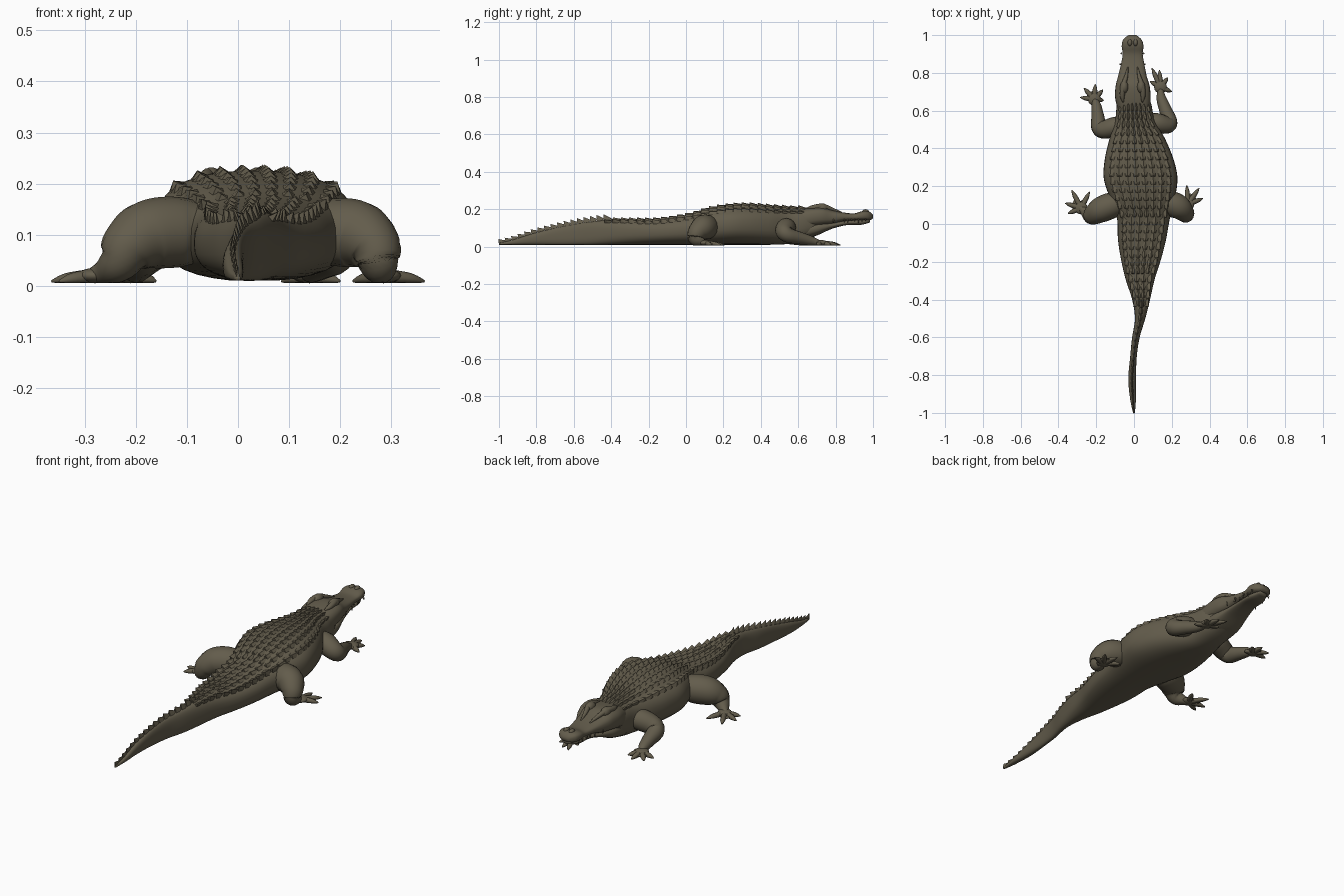
import bpy, bmesh, math
from mathutils import Vector

if "Cube" in bpy.data.objects:
    bpy.data.objects.remove(bpy.data.objects["Cube"])


def make_material(name, color):
    mat = bpy.data.materials.new(name)
    mat.use_nodes = True
    mat.diffuse_color = color
    mat.node_tree.nodes["Principled BSDF"].inputs["Base Color"].default_value = color
    return mat


HIDE = make_material("olive brown hide", (0.125, 0.108, 0.072, 1))


def finish(bm, name, smooth=True):
    bmesh.ops.recalc_face_normals(bm, faces=bm.faces)
    mesh = bpy.data.meshes.new(name)
    bm.to_mesh(mesh)
    bm.free()
    mesh.materials.append(HIDE)
    for p in mesh.polygons:
        p.use_smooth = smooth
    obj = bpy.data.objects.new(name, mesh)
    bpy.context.collection.objects.link(obj)
    return obj


def sample(rows, t):
    """Smooth interpolation of rows whose first entry is the key."""
    n = len(rows)
    i = 0
    while i < n - 2 and t > rows[i + 1][0]:
        i += 1
    a, b = rows[i], rows[i + 1]
    p, q = rows[max(i - 1, 0)], rows[min(i + 2, n - 1)]
    d = b[0] - a[0]
    s = min(max((t - a[0]) / d, 0), 1)
    out = []
    for k in range(1, len(a)):
        ma = (b[k] - p[k]) / (b[0] - p[0]) * d
        mb = (q[k] - a[k]) / (q[0] - a[0]) * d
        h = s * s * (3 - 2 * s)
        out.append(a[k] + (b[k] - a[k]) * h + ma * s * (1 - s) ** 2 - mb * s * s * (1 - s))
    return out


def skin(bm, rings):
    """Join rings of points into a closed tube."""
    vs = [[bm.verts.new(p) for p in ring] for ring in rings]
    n = len(vs[0])
    for a, b in zip(vs, vs[1:]):
        for i in range(n):
            j = (i + 1) % n
            bm.faces.new((a[i], a[j], b[j], b[i]))
    bm.faces.new(vs[0])
    bm.faces.new(vs[-1])


def loft(name, rows, power, count, sides=36):
    """Rows are y, left edge, right edge, bottom, top."""
    bm = bmesh.new()
    rings = []
    for k in range(count + 1):
        y = rows[0][0] + (rows[-1][0] - rows[0][0]) * k / count
        x0, x1, z0, z1 = sample(rows, y)
        ring = []
        for i in range(sides):
            a = math.tau * i / sides
            c, s = math.cos(a), math.sin(a)
            x = math.copysign(abs(c) ** (2 / power), c)
            z = math.copysign(abs(s) ** (2 / power), s)
            ring.append(((x0 + x1 + (x1 - x0) * x) / 2, y, (z0 + z1 + (z1 - z0) * z) / 2))
        rings.append(ring)
    skin(bm, rings)
    return finish(bm, name)


def tube(bm, points, steps=7, sides=16):
    """Rounded limb through (x, y, z, radius) points, flattened on the ground."""
    rows = [(i, *p) for i, p in enumerate(points)]
    total = steps * (len(points) - 1)
    data = [sample(rows, k / steps) for k in range(total + 1)]
    rings = []
    for k, (x, y, z, r) in enumerate(data):
        a, b = data[max(k - 1, 0)], data[min(k + 1, total)]
        rot = (Vector(b[:3]) - Vector(a[:3])).to_track_quat("Z", "Y")
        ring = []
        for i in range(sides):
            t = math.tau * i / sides
            p = Vector((x, y, z)) + rot @ Vector((math.cos(t), math.sin(t), 0)) * max(r, 0.001)
            p.z = max(p.z, 0.006)
            ring.append(p)
        rings.append(ring)
    skin(bm, rings)


def blob(bm, center, size):
    made = bmesh.ops.create_uvsphere(bm, u_segments=16, v_segments=10, radius=1)
    for v in made["verts"]:
        v.co = Vector(center) + Vector([v.co[i] * size[i] for i in range(3)])


# Trunk and tail
TRUNK = [
    (-1, -.005, .005, .01, .02), (-.93, -.02, .01, .01, .035), (-.82, -.03, .01, .01, .07),
    (-.7, -.02, .015, .01, .1), (-.6, -.01, .03, .01, .12), (-.5, .005, .06, .01, .135),
    (-.4, -.01, .085, .01, .145), (-.29, -.045, .11, .01, .145), (-.18, -.07, .145, .01, .145),
    (-.08, -.085, .17, .01, .155), (.03, -.09, .19, .01, .175), (.13, -.125, .215, .01, .205),
    (.24, -.16, .23, .01, .222), (.34, -.155, .21, .01, .225), (.45, -.13, .165, .01, .217),
    (.55, -.1, .11, .015, .21), (.64, -.09, .09, .035, .205), (.72, -.07, .06, .07, .18)]
POWER = 2.5
loft("trunk_and_tail", TRUNK, POWER, 110)

# Head and jaws
loft("upper_head", [
    (.6, -.085, .085, .08, .2), (.67, -.1, .088, .1, .212), (.73, -.097, .083, .11, .213),
    (.78, -.085, .068, .118, .197), (.84, -.07, .056, .135, .183), (.9, -.06, .046, .14, .178),
    (.945, -.065, .05, .14, .19), (.98, -.055, .037, .14, .188), (1, -.028, .012, .15, .17)],
    2.8, 40, 28)
loft("lower_jaw", [
    (.6, -.085, .08, .03, .13), (.7, -.09, .078, .06, .13), (.78, -.073, .057, .095, .13),
    (.86, -.056, .042, .115, .14), (.94, -.05, .036, .117, .145), (.985, -.03, .015, .13, .146)],
    2.6, 30, 28)

bm = bmesh.new()
for s in (-1, 1):
    mid = -.007
    blob(bm, (mid + s * .045, .725, .208), (.022, .034, .024))
    blob(bm, (mid + s * .015, .96, .188), (.012, .018, .012))
    tube(bm, [(mid + s * .05, .645, .205, .004), (mid + s * .055, .68, .21, .013),
              (mid + s * .05, .73, .216, .014), (mid + s * .035, .78, .2, .01),
              (mid + s * .025, .83, .184, .003)], 4, 10)
finish(bm, "eyes_brows_and_nostrils")

# Teeth hang along both jaw edges
bm = bmesh.new()
for s in (-1, 1):
    for k in range(11):
        y = .77 + k * .019
        x = -.008 + s * (.064 - .1 * (y - .77) + .008 * math.sin(k * 2))
        long = .016 + .006 * math.sin(k * 1.7)
        tube(bm, [(x, y, .148, .005), (x * 1.02, y, .148 - long, .001)], 2, 6)
finish(bm, "teeth")


# Keeled back scales
def back_point(f, y):
    x0, x1, z0, z1 = sample(TRUNK, y)
    z = (1 - min(abs(f), 1) ** POWER) ** (1 / POWER)
    return Vector(((x0 + x1 + (x1 - x0) * f) / 2, y, (z0 + z1 + (z1 - z0) * z) / 2))


def scute(bm, f, y, w, l, h):
    p = back_point(f, y)
    across = (back_point(f + .04, y) - back_point(f - .04, y)).normalized()
    along = (back_point(f, y + .01) - back_point(f, y - .01)).normalized()
    up = across.cross(along).normalized()
    shape = [(0, l, h * .2), (-w, 0, -.003), (w, 0, -.003),
             (-w * .8, -l, -.003), (w * .8, -l, -.003), (0, -l * .9, h)]
    v = [bm.verts.new(p + across * a + along * b + up * c) for a, b, c in shape]
    for face in ((0, 1, 5), (0, 5, 2), (1, 3, 5), (2, 5, 4), (3, 4, 5), (0, 2, 4, 3, 1)):
        bm.faces.new([v[i] for i in face])


bm = bmesh.new()
for k in range(25):
    y = .62 - k * .043
    x0, x1, _, _ = sample(TRUNK, y)
    half = (x1 - x0) / 2
    lanes = 8 if y > .05 else 6 if y > -.25 else 4
    for i in range(lanes):
        f = (2 * i + 1 - lanes) / lanes * .9
        edge = y < .1 and i in (0, lanes - 1)
        scute(bm, f, y, half * .8 / lanes, .024, .02 if edge else .012)
finish(bm, "back_scales", False)

bm = bmesh.new()
for k in range(17):
    y = -.42 - k * .035
    scute(bm, 0, y, .012 - k * .0005, .022, .032 - k * .0007)
finish(bm, "tail_crest", False)


# Legs with palms, webs and toes
def leg(name, path, palm, tips):
    bm = bmesh.new()
    tube(bm, path)
    center = Vector((*palm, .02))
    blob(bm, center, (.034, .034, .015))
    web = [Vector((*path[-1][:2], .012))]
    for t in tips:
        tip = Vector((*t, .009))
        mid = center.lerp(tip, .55)
        tube(bm, [(*center, .014), (*mid, .013), (*center.lerp(tip, .8), .009), (*tip, .002)], 3, 8)
        web.append(Vector((*center.lerp(tip, .6).xy, .012)))
    skin(bm, [web, [p + Vector((0, 0, .006)) for p in web]])
    finish(bm, name)


leg("right_hind_leg", [
    (-.05, .1, .1, .05), (-.11, .1, .105, .068), (-.175, .075, .1, .068),
    (-.215, .05, .075, .055), (-.235, .045, .045, .04), (-.26, .065, .028, .026),
    (-.29, .09, .02, .012)],
    (-.28, .085), [(-.33, .18), (-.365, .11), (-.35, .055), (-.235, .17)])
leg("left_hind_leg", [
    (.12, .1, .1, .05), (.18, .11, .105, .065), (.235, .09, .1, .066),
    (.268, .06, .075, .052), (.275, .05, .045, .04), (.28, .075, .03, .028),
    (.285, .1, .02, .012)],
    (.285, .105), [(.28, .205), (.345, .19), (.365, .135), (.225, .165)])
leg("right_foreleg", [
    (-.04, .53, .1, .04), (-.1, .515, .1, .052), (-.16, .5, .08, .048),
    (-.185, .515, .06, .042), (-.192, .57, .045, .034), (-.2, .63, .03, .025),
    (-.21, .66, .02, .013)],
    (-.21, .66), [(-.285, .67), (-.265, .72), (-.205, .74), (-.165, .71), (-.16, .655)])
leg("left_foreleg", [
    (.06, .55, .1, .04), (.12, .535, .1, .052), (.175, .525, .08, .046),
    (.188, .545, .062, .04), (.168, .6, .048, .034), (.145, .665, .032, .026),
    (.14, .715, .02, .013)],
    (.14, .725), [(.095, .825), (.135, .815), (.18, .775), (.2, .7), (.085, .755)])
